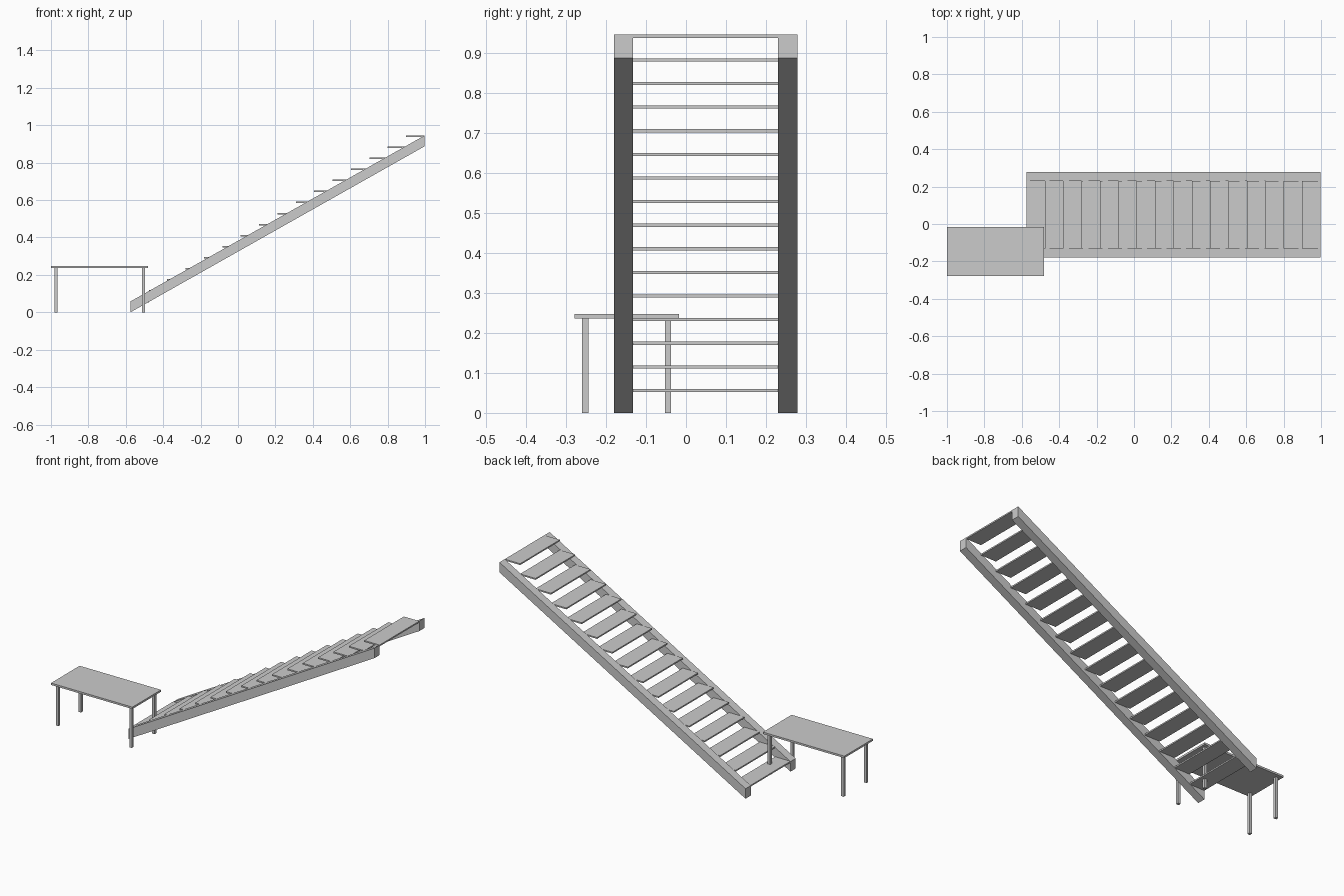
import bpy
import bmesh

cube = bpy.data.objects.get("Cube")
if cube:
    bpy.data.objects.remove(cube, do_unlink=True)

grey = bpy.data.materials.new("light grey")
grey.use_nodes = True
colour = (0.6, 0.6, 0.6, 1)
grey.diffuse_color = colour
grey.node_tree.nodes["Principled BSDF"].inputs["Base Color"].default_value = colour


def extrude_profile(name, profile, y0, y1):
    """Solid made from an x-z outline, stretched from y0 to y1."""
    bm = bmesh.new()
    face = bm.faces.new([bm.verts.new((x, y0, z)) for x, z in profile])
    side = bmesh.ops.extrude_face_region(bm, geom=[face])["geom"]
    moved = [v for v in side if isinstance(v, bmesh.types.BMVert)]
    bmesh.ops.translate(bm, verts=moved, vec=(0, y1 - y0, 0))
    bmesh.ops.recalc_face_normals(bm, faces=bm.faces)
    mesh = bpy.data.meshes.new(name)
    bm.to_mesh(mesh)
    bm.free()
    mesh.materials.append(grey)
    obj = bpy.data.objects.new(name, mesh)
    bpy.context.collection.objects.link(obj)
    return obj


def box(name, x0, x1, y0, y1, z0, z1):
    return extrude_profile(name, [(x0, z0), (x1, z0), (x1, z1), (x0, z1)], y0, y1)


# Sloping side beams of the staircase
FOOT, HEAD = -0.575, 0.997
RISE, DEPTH = 0.887, 0.058
INNER_FRONT, INNER_BACK, BEAM = -0.132, 0.23, 0.048
beam = [(FOOT, 0), (HEAD, RISE), (HEAD, RISE + DEPTH), (FOOT, DEPTH)]
extrude_profile("front_stringer", beam, INNER_FRONT - BEAM, INNER_FRONT)
extrude_profile("back_stringer", beam, INNER_BACK, INNER_BACK + BEAM)

# Open treads between the beams
STEPS = 16
run = (HEAD - FOOT) / STEPS
for i in range(STEPS):
    x = FOOT + i * run
    top = DEPTH + 0.002 + i * 0.059
    box(f"tread_{i + 1}", x, x + run, INNER_FRONT, INNER_BACK, top - 0.008, top)

# Table at the foot of the stairs
box("table_top", -1.0, -0.48, -0.278, -0.017, 0.236, 0.247)
for side, x in (("right", -0.982), ("left", -0.512)):
    for end, y in (("front", -0.26), ("back", -0.053)):
        box(f"table_leg_{end}_{side}", x, x + 0.016, y, y + 0.016, 0, 0.236)
